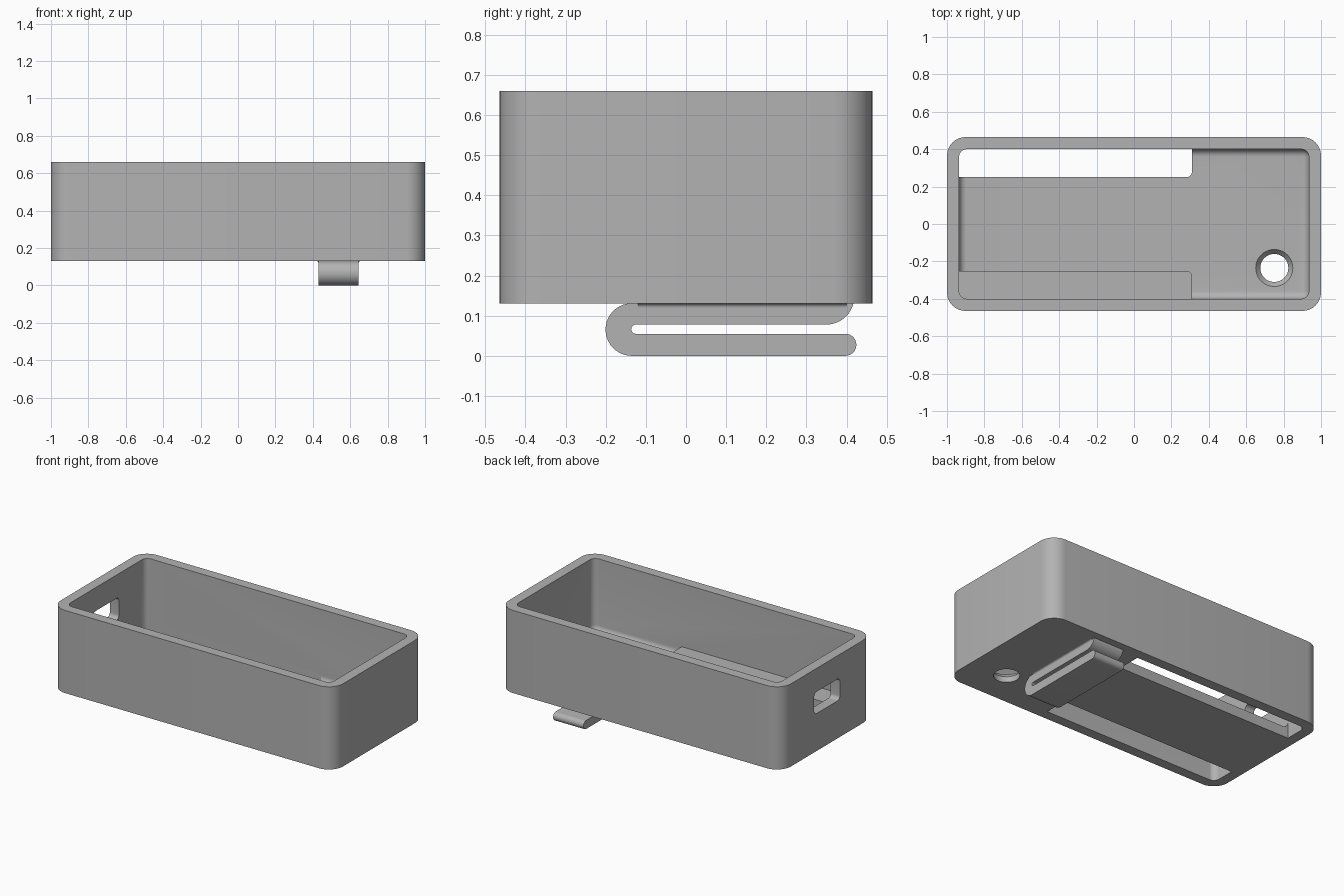
import bpy, bmesh, math
from mathutils import Vector

cube = bpy.data.objects.get("Cube")
if cube:
    bpy.data.objects.remove(cube)

grey = bpy.data.materials.new("plain grey")
grey.use_nodes = True
grey.diffuse_color = (0.45, 0.45, 0.45, 1)
grey.node_tree.nodes["Principled BSDF"].inputs["Base Color"].default_value = grey.diffuse_color

# Main sizes
LENGTH, WIDTH, WALL = 1.0, 0.465, 0.065
BASE, TOP = 0.13, 0.66
FLOOR = BASE + WALL
IN_X, IN_Y, FILLET = LENGTH - WALL, WIDTH - WALL, 0.04


def make_object(name, bm):
    bmesh.ops.recalc_face_normals(bm, faces=bm.faces)
    mesh = bpy.data.meshes.new(name)
    bm.to_mesh(mesh)
    bm.free()
    mesh.materials.append(grey)
    obj = bpy.data.objects.new(name, mesh)
    bpy.context.collection.objects.link(obj)
    return obj


def arc(cu, cv, r, start, end, steps=8):
    angles = [math.radians(start + (end - start) * i / steps) for i in range(steps + 1)]
    return [(cu + r * math.cos(a), cv + r * math.sin(a)) for a in angles]


def rounded_rect(u0, u1, v0, v1, r):
    return (arc(u1 - r, v1 - r, r, 0, 90) + arc(u0 + r, v1 - r, r, 90, 180)
            + arc(u0 + r, v0 + r, r, 180, 270) + arc(u1 - r, v0 + r, r, 270, 360))


def prism(name, outline, axis, low, high):
    """Extrude a flat outline along the given axis, from low to high."""
    place = {"x": lambda u, v: (low, u, v),
             "y": lambda u, v: (u, low, v),
             "z": lambda u, v: (u, v, low)}[axis]
    bm = bmesh.new()
    face = bm.faces.new([bm.verts.new(place(u, v)) for u, v in outline])
    grown = bmesh.ops.extrude_face_region(bm, geom=[face])["geom"]
    shift = Vector([high - low if a == axis else 0 for a in "xyz"])
    bmesh.ops.translate(bm, verts=[g for g in grown if isinstance(g, bmesh.types.BMVert)], vec=shift)
    return make_object(name, bm)


def cone(name, x, y, z0, z1, r0, r1):
    bm = bmesh.new()
    bmesh.ops.create_cone(bm, cap_ends=True, segments=48, radius1=r0, radius2=r1, depth=z1 - z0)
    bmesh.ops.translate(bm, verts=bm.verts, vec=(x, y, (z0 + z1) / 2))
    return make_object(name, bm)


def cut(target, cutter):
    mod = target.modifiers.new("cut", "BOOLEAN")
    mod.operation, mod.solver, mod.object = "DIFFERENCE", "EXACT", cutter
    bpy.context.view_layer.objects.active = target
    bpy.ops.object.modifier_apply(modifier=mod.name)
    bpy.data.objects.remove(cutter)


# Open case
case = prism("case", rounded_rect(-LENGTH, LENGTH, -WIDTH, WIDTH, 0.1), "z", BASE, TOP)

# Hollow with rounded lower edges
bm = bmesh.new()
bmesh.ops.create_cube(bm, size=2)
bmesh.ops.scale(bm, verts=bm.verts, vec=(IN_X, IN_Y, 0.4))
bmesh.ops.translate(bm, verts=bm.verts, vec=(0, 0, FLOOR + 0.4))
bmesh.ops.bevel(bm, geom=bm.edges[:], offset=FILLET, segments=8, profile=0.5, affect="EDGES")
cut(case, make_object("hollow", bm))

# Two long floor slots, one beside each wall
for side in (1, -1):
    outline = ([(-IN_X, 0.25)] + arc(0.28, 0.28, 0.03, 270, 360) + [(0.31, IN_Y)]
               + arc(-IN_X + FILLET, IN_Y - FILLET, FILLET, 90, 180))
    cut(case, prism("slot", [(u, v * side) for u, v in outline], "z", 0.05, FLOOR + 0.06))

# Countersunk floor hole and end window
cut(case, cone("hole", 0.75, -0.235, 0.05, 0.3, 0.075, 0.075))
cut(case, cone("countersink", 0.75, -0.235, FLOOR - 0.035, FLOOR + 0.007, 0.07, 0.105))
cut(case, prism("window", rounded_rect(-0.13, 0.13, 0.37, 0.51, 0.025), "x", -1.1, -0.85))

# Folded spring clip under the floor
profile = (arc(-0.135, 0.0655, 0.0655, 90, 270, 20)
           + arc(0.397, 0.0275, 0.0275, -90, 90, 14)
           + arc(-0.125, 0.0665, 0.0115, 270, 90, 12)
           + arc(0.35, 0.147, 0.069, 270, 346, 10))
clip = prism("clip", profile, "x", 0.43, 0.645)

# Small flares where the clip meets the floor
flares = []
for edge, way in ((0.43, -1), (0.645, 1)):
    corner = (edge, BASE)
    outline = [corner] + arc(edge + way * 0.01, BASE - 0.01, 0.01, 90, 90 + way * 90, 5)
    flares.append(prism("clip_flare", outline, "y", -0.12, 0.4))

for obj in [case, clip] + flares:
    bpy.ops.object.select_all(action="DESELECT")
    obj.select_set(True)
    bpy.context.view_layer.objects.active = obj
    bpy.ops.object.shade_smooth_by_angle(angle=math.radians(35))
